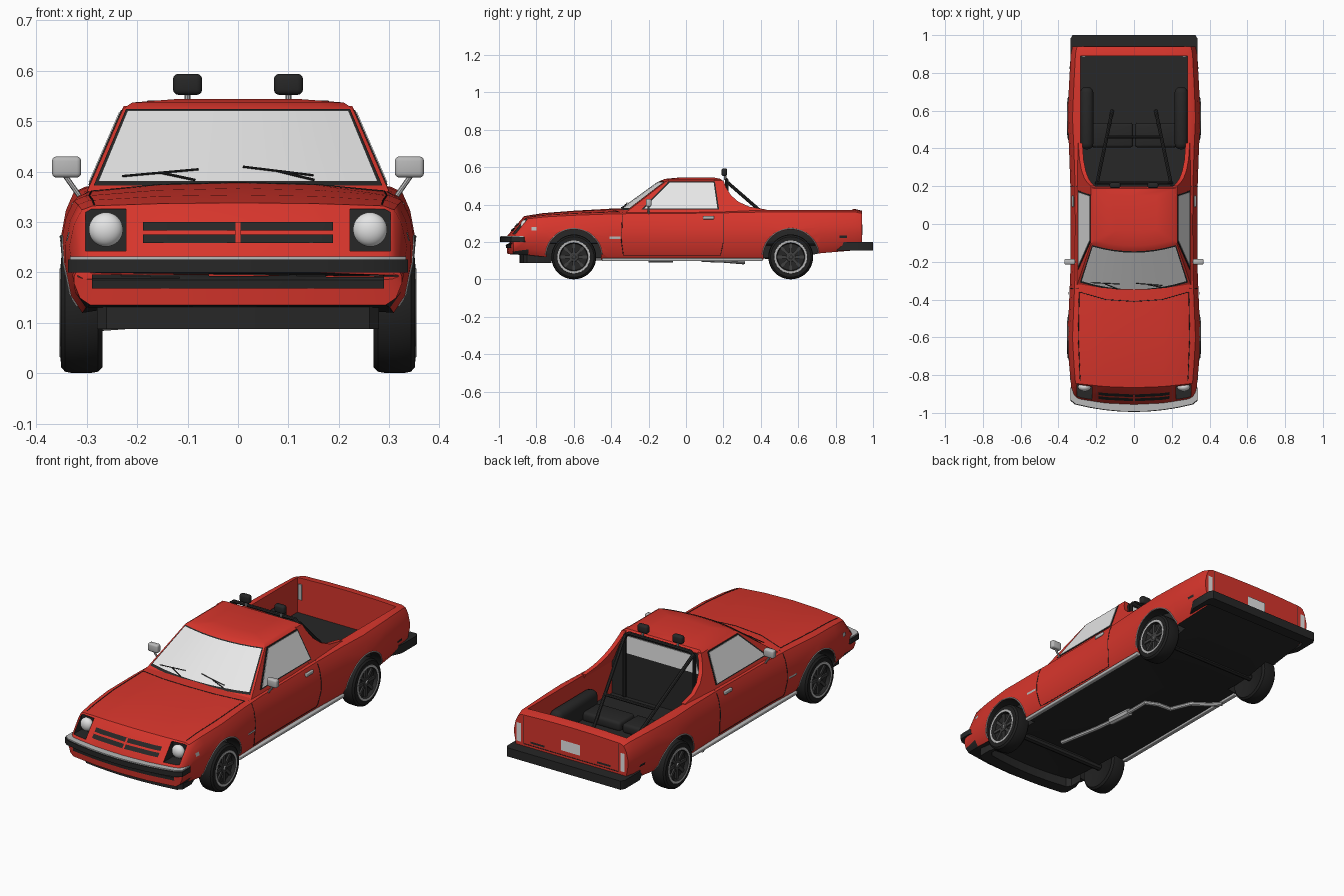
import bpy, bmesh, math
from mathutils import Vector as V, Matrix
from mathutils.bvhtree import BVHTree

if "Cube" in bpy.data.objects:
    bpy.data.objects.remove(bpy.data.objects["Cube"])

def material(name, r, g, b):
    m = bpy.data.materials.new(name)
    m.use_nodes = True
    m.diffuse_color = (r, g, b, 1)
    m.node_tree.nodes["Principled BSDF"].inputs["Base Color"].default_value = (r, g, b, 1)
    return m

RED = material("red_paint", .68, .036, .025)
BLACK = material("black_trim", .02, .02, .02)
RUBBER = material("tyre_rubber", .014, .014, .014)
DARK = material("dark_wheel_grey", .05, .05, .05)
GLASS = material("pale_glass", .8, .8, .8)
CHROME = material("light_metal", .48, .48, .48)
WHITE = material("lamp_white", .78, .78, .78)

def add(name, bm, *mats):
    bmesh.ops.recalc_face_normals(bm, faces=bm.faces)
    me = bpy.data.meshes.new(name)
    bm.to_mesh(me)
    bm.free()
    for m in mats:
        me.materials.append(m)
    ob = bpy.data.objects.new(name, me)
    bpy.context.collection.objects.link(ob)
    return ob

def loft(name, rings, *mats, rule=None, caps=True):
    """Skin closed rings, optionally capped; rule(band) picks the material."""
    bm = bmesh.new()
    vs = [[bm.verts.new(p) for p in ring] for ring in rings]
    n = len(rings[0])
    for k, (a, b) in enumerate(zip(vs, vs[1:])):
        for i in range(n):
            f = bm.faces.new((a[i], a[(i + 1) % n], b[(i + 1) % n], b[i]))
            f.material_index = rule(k) if rule else 0
    if caps:
        bm.faces.new(vs[0])
        bm.faces.new(vs[-1])
    return add(name, bm, *mats)

def box(name, c, s, mat, bevel=0, rot=None):
    bm = bmesh.new()
    bmesh.ops.create_cube(bm, size=1)
    bmesh.ops.scale(bm, vec=s, verts=bm.verts)
    if bevel:
        bmesh.ops.bevel(bm, geom=bm.edges[:], offset=bevel, segments=3, affect='EDGES', profile=.5)
    if rot:
        bmesh.ops.transform(bm, matrix=rot, verts=bm.verts)
    bmesh.ops.translate(bm, vec=c, verts=bm.verts)
    return add(name, bm, mat)

def tube(name, pts, r, mat):
    cu = bpy.data.curves.new(name, 'CURVE')
    cu.dimensions = '3D'
    cu.bevel_depth, cu.bevel_resolution, cu.use_fill_caps = r, 2, True
    sp = cu.splines.new('POLY')
    sp.points.add(len(pts) - 1)
    for q, p in zip(sp.points, pts):
        q.co = (*p, 1)
    cu.materials.append(mat)
    bpy.context.collection.objects.link(bpy.data.objects.new(name, cu))

def lathe(name, prof, sx, cy, cz, *mats, rule=None, caps=False, n=40):
    ang = [2 * math.pi * i / n for i in range(n)]
    return loft(name, [[(sx * x, cy + r * math.cos(a), cz + r * math.sin(a)) for a in ang]
                       for r, x in prof], *mats, rule=rule, caps=caps)

SIDES = ((1, "left"), (-1, "right"))
AXLES = ((-.6, "front"), (.56, "rear"))
WZ = .12

# Body shell: stations of y, half width, bottom, shoulder and centre heights
stations = [(-.925, .318, .185, .2, .2), (-.92, .325, .135, .23, .234), (-.84, .335, .13, .332, .338),
            (-.75, .343, .12, .343, .354), (-.6, .352, .11, .352, .367), (-.4, .343, .105, .36, .378),
            (-.25, .337, .105, .362, .378), (0, .336, .105, .363, .377), (.2, .337, .105, .366, .377),
            (.4, .344, .105, .37, .377), (.56, .352, .11, .37, .377), (.72, .345, .14, .37, .377),
            (.9, .335, .155, .37, .377), (.94, .326, .165, .36, .367)]
rings = []
for y, w, zb, zs, zc in stations:
    h = zs - zb
    tunnel = zb + (.025 if -.8 < y < .5 else 0)
    half = [(0, tunnel), (.45 * w, tunnel), (.9 * w, zb), (.965 * w, zb + .15 * h), (w, zb + .45 * h),
            (w, zb + .6 * h), (.97 * w, zb + .82 * h), (.925 * w, zb + .96 * h), (.86 * w, zs),
            (.45 * w, zs + .75 * (zc - zs)), (0, zc)]
    full = half + [(-x, z) for x, z in half[-2:0:-1]]
    f = min(1, max(0, (-.6 - y) / .32))
    rings.append([(x, y - .035 * f * (1 - (x / .33) ** 2), z) for x, z in full])
body = loft("body_shell", rings, RED, BLACK)

# Cut the cargo bed, wheel arches and headlight recesses
cutters = [box("bed_cutter", (0, .545, .39), (.566, .69, .4), RED)]
for sx, _ in SIDES:
    cutters.append(box("lamp_cutter", (sx * .262, -.95, .284), (.08, .2, .083), RED))
    for wy, _ in AXLES:
        cutters.append(lathe("arch_cutter", [(.147, .26), (.147, .5)], sx, wy, WZ, RED, caps=True))
bpy.context.view_layer.objects.active = body
for c in cutters:
    c.hide_render = True
    m = body.modifiers.new("cut", 'BOOLEAN')
    m.operation, m.solver, m.object = 'DIFFERENCE', 'EXACT', c
    bpy.ops.object.modifier_apply(modifier=m.name)
    bpy.data.objects.remove(c)
for p in body.data.polygons:
    c, n = p.center, p.normal
    arch = (abs(c.x) > .25 and (abs(n.x) < .5 or abs(c.x) < .265)
            and any(math.hypot(c.y - wy, c.z - WZ) < .1475 for wy, _ in AXLES))
    floor = c.y > .19 and abs(c.x) < .284 and c.z < .2 and n.z > .5
    bulkhead = abs(c.y - .2) < .01 and n.y > .7 and abs(c.x) < .284
    recess = c.y < -.84 and abs(abs(c.x) - .262) < .041 and max(abs(k) for k in n) > .999
    p.material_index = int(n.z < -.6 or arch or floor or bulkhead or recess)
bvh = BVHTree.FromPolygons([v.co for v in body.data.vertices], [p.vertices[:] for p in body.data.polygons])

RAYS = {"front": (lambda a, b: (a, -2, b), V((0, 1, 0))), "rear": (lambda a, b: (a, 2, b), V((0, -1, 0))),
        "left": (lambda a, b: (2, a, b), V((-1, 0, 0))), "right": (lambda a, b: (-2, a, b), V((1, 0, 0))),
        "top": (lambda a, b: (a, b, 2), V((0, 0, -1)))}

def on_body(side, a, b, off=0):
    start, d = RAYS[side]
    hit = bvh.ray_cast(V(start(a, b)), d)[0]
    return hit - d * off if hit else None

def decal(name, side, a0, a1, b0, b1, mat, off=.004, n=10):
    """Thin patch that follows the body surface."""
    bm = bmesh.new()
    g = [[on_body(side, a0 + (a1 - a0) * i / n, b0 + (b1 - b0) * j / n, off)
          for j in range(n + 1)] for i in range(n + 1)]
    vs = [[bm.verts.new(p) if p else None for p in col] for col in g]
    for i in range(n):
        for j in range(n):
            q = (vs[i][j], vs[i + 1][j], vs[i + 1][j + 1], vs[i][j + 1])
            if all(q):
                bm.faces.new(q)
    add(name, bm, mat)

def seam(name, side, pts):
    path = []
    for (a, b), (c, d) in zip(pts, pts[1:]):
        path += [on_body(side, a + (c - a) * k / 12, b + (d - b) * k / 12) for k in range(13)]
    tube(name, [p for p in path if p], .0018, BLACK)

# Cabin: rings of height, half width, front y, front bow and rear y
cab = [(.355, .302, -.325, .05, .2), (.525, .228, -.105, .035, .195), (.537, .21, -.085, .03, .187),
       (.544, .12, -.03, .01, .15)]
steps = [k / 4 for k in range(-4, 5)]
loft("cabin", [[(s * x, yf - bow * (1 - s * s), z) for s in steps] +
               [(x, yr, z), (0, yr, z), (-x, yr, z)] for z, x, yf, bow, yr in cab], RED)

def screen(s, v, off):
    x, y, b = .302 - .074 * v, -.325 + .22 * v, .05 - .015 * v
    return (s * x, y - b * (1 - s * s) - off * .6, .355 + .17 * v + off * .8)

def windscreen(name, s, v0, v1, off, mat):
    bm = bmesh.new()
    cols = [[bm.verts.new(screen(s * t, v, off)) for v in (v0, v1)] for t in steps]
    for a, b in zip(cols, cols[1:]):
        bm.faces.new((a[0], b[0], b[1], a[1]))
    add(name, bm, mat)

windscreen("windscreen_seal", .97, .09, .985, .002, BLACK)
windscreen("windscreen_glass", .948, .135, .96, .004, GLASS)
for x0, v0, x1, v1 in ((-.23, .17, -.08, .25), (.01, .28, .15, .18)):
    mid, vm = (x0 + x1) / 2, (v0 + v1) / 2
    tube("wiper_blade", [screen(x0 / .29, v0, .009), screen(x1 / .29, v1, .009)], .0022, BLACK)
    tube("wiper_arm", [screen(mid / .29, vm, .009), screen((mid + .07) / .29, .13, .008)], .0025, BLACK)

def cab_side(name, sx, poly, off, thick, mat):
    """Panel lying in the leaning plane of the cabin side."""
    px = lambda z: .302 - .074 * (z - .355) / .17
    loft(name, [[(sx * (px(z) + o), y, z) for y, z in poly] for o in (off, off - thick)], mat)

buttress = [(.15, .355), (.15, .53), (.2, .528), (.215, .49), (.24, .45), (.28, .415), (.34, .388),
            (.43, .373), (.43, .355)]
for sx, side in SIDES:
    cab_side(side + "_buttress", sx, buttress, .001, .022, RED)
    cab_side(side + "_window_seal", sx, [(-.24, .373), (-.095, .522), (.155, .522), (.177, .373)], .003, .004, BLACK)
    cab_side(side + "_window_glass", sx, [(-.224, .379), (-.088, .517), (.148, .517), (.168, .379)], .005, .004, GLASS)

# Cab back wall and rear window
def back_plate(name, wb, wt, zb, zt, y, mat):
    loft(name, [[(-wb, yy, zb), (wb, yy, zb), (wt, yy, zt), (-wt, yy, zt)] for yy in (y, y + .004)], mat)
back_plate("cab_back_panel", .275, .215, .36, .522, .199, BLACK)
back_plate("rear_window", .22, .19, .42, .51, .202, GLASS)

# Bumpers and chin spoiler, swept around the ends
def rail(name, path, depth, z0, z1, *mats):
    rs = []
    for x, y in path:
        xi, yi = x * .92, y - math.copysign(depth, y)
        rs.append([(x, y, z0), (x, y, z1), (xi, yi, z1), (xi, yi, z0)])
    ob = loft(name, rs, *mats)
    for p in ob.data.polygons:
        p.material_index = int(len(mats) > 1 and p.normal.z > .7)

def bow_path(w, y, bow, back):
    mid = [(t * w * .93, y - bow * (1 - t * t)) for t in steps]
    return [(-w, back), (-w, y + .02)] + mid + [(w, y + .02), (w, back)]
rail("front_bumper", bow_path(.337, -.955, .04, -.87), .04, .2, .226, BLACK)
rail("front_bumper_top", bow_path(.333, -.951, .04, -.87), .036, .226, .232, CHROME)
rail("chin_spoiler", bow_path(.28, -.87, .02, -.78), .06, .088, .137, BLACK)
rail("rear_bumper", [(-.337, .86), (-.337, .98), (-.325, 1), (.325, 1), (.337, .98), (.337, .86)], .06, .155, .2, BLACK)

# Front face
decal("lower_grille", "front", -.29, .29, .168, .196, BLACK)
for z in (.258, .283):
    decal("grille_slot", "front", -.188, .188, z, z + .017, BLACK)
decal("grille_divider", "front", -.005, .005, .258, .3, RED, .006)
for sx, side in SIDES:
    bm = bmesh.new()
    bmesh.ops.create_uvsphere(bm, u_segments=28, v_segments=16, radius=1)
    bmesh.ops.scale(bm, vec=(.034, .024, .034), verts=bm.verts)
    bmesh.ops.translate(bm, vec=(sx * .262, -.862, .285), verts=bm.verts)
    add(side + "_headlight", bm, WHITE)

    # Side details
    seam(side + "_door_seam", side, [(-.34, .36), (-.345, .2), (-.335, .13), (.185, .13), (.2, .2), (.2, .36)])
    seam(side + "_hood_seam", "top", [(sx * .285, -.83), (sx * .295, -.6), (sx * .29, -.36)])
    box(side + "_door_handle", on_body(side, .12, .33, .003), (.012, .06, .018), CHROME, .004)
    decal(side + "_fender_badge", side, -.41, -.35, .217, .228, CHROME, n=4)
    decal(side + "_front_marker", side, -.825, -.8, .262, .28, CHROME, n=4)
    decal(side + "_rear_marker", side, .82, .86, .222, .234, BLACK, n=4)
    box(side + "_sill_strip", (sx * .314, -.02, .105), (.024, .86, .016), CHROME, .004)
    box(side + "_mirror", (sx * .34, -.2, .409), (.058, .03, .042), CHROME, .009)
    tube(side + "_mirror_arm", [(sx * .343, -.2, .392), (sx * .315, -.2, .352)], .005, CHROME)
    decal(side + "_tail_lamp", "rear", sx * .285, sx * .31, .22, .315, WHITE, n=4)
    box(side + "_tail_lamp_back", (sx * .266, .888, .3), (.02, .008, .08), CHROME)
    decal(side + "_tailgate_badge", "rear", sx * .15, sx * .23, .225, .235, BLACK, n=4)
    seam(side + "_tailgate_seam", "rear", [(sx * .27, .355), (sx * .27, .21)])

    # Bed fittings and roll bar braces
    box(side + "_wheel_well", (sx * .25, .56, .24), (.07, .33, .12), BLACK, .03)
    tube(side + "_roll_brace", [(sx * .195, .22, .52), (sx * .115, .6, .19)], .009, BLACK)
    box(side + "_roof_lamp", (sx * .1, .205, .573), (.058, .03, .042), BLACK, .011)
    tube(side + "_roof_lamp_stem", [(sx * .1, .21, .53), (sx * .1, .21, .56)], .006, CHROME)
    box(side + "_jump_seat", (sx * .115, .47, .21), (.22, .13, .05), BLACK, .015)

    # Wheels
    for wy, end in AXLES:
        name = end + "_" + side + "_"
        lathe(name + "tyre", [(.002, .29), (.08, .28), (.108, .269), (.117, .278), (.12, .295), (.12, .328),
                              (.117, .343), (.108, .351), (.088, .352), (.084, .33)], sx, wy, WZ, RUBBER)
        lathe(name + "rim", [(.09, .345), (.088, .354), (.076, .354), (.071, .336), (.002, .333)], sx, wy, WZ,
              CHROME, BLACK, rule=lambda k: int(k > 1))
        lathe(name + "hub", [(.026, .33), (.024, .345), (.012, .346), (.01, .351)], sx, wy, WZ,
              DARK, CHROME, rule=lambda k: int(k > 1), caps=True, n=20)
        for k in range(8):
            rot = Matrix.Rotation(k * math.pi / 4, 4, 'X')
            off = rot @ V((0, 0, .047))
            box(name + "spoke", V((sx * .338, wy, WZ)) + off, (.01, .015, .054), DARK, rot=rot)
        arc = [on_body(side, wy + .151 * math.cos(a), WZ + .151 * math.sin(a))
               for a in (math.pi * k / 36 for k in range(1, 36))]
        tube(name + "arch_trim", [p for p in arc if p], .003, CHROME)

# Roll hoop and cross bar
hoop = [(.2, .2), (.2, .51), (.175, .533)]
tube("roll_hoop", [(x, .217, z) for x, z in hoop] + [(-x, .217, z) for x, z in hoop[::-1]], .009, BLACK)
tube("brace_cross_bar", [(-.145, .46, .318), (.145, .46, .318)], .008, BLACK)

# Tail and hood edge
decal("number_plate", "rear", -.055, .055, .238, .292, WHITE, .005, 2)
seam("tailgate_lower_seam", "rear", [(-.27, .212), (.27, .212)])
seam("hood_rear_seam", "top", [(-.29, -.36), (-.15, -.4), (0, -.41), (.15, -.4), (.29, -.36)])

# Underside
for wy, end in AXLES:
    tube(end + "_axle", [(-.28, wy, .12), (.28, wy, .12)], .018, BLACK)
tube("exhaust_pipe", [(.03, -.52, .112), (-.01, -.3, .11), (-.03, -.13, .11), (-.03, .05, .11), (-.09, .08, .108),
                      (-.16, .09, .104), (-.2, .2, .1), (-.27, .26, .095), (-.31, .31, .091)], .011, CHROME)
tube("muffler", [(-.02, -.2, .11), (-.03, -.07, .11)], .02, CHROME)

# Turn curves into meshes and shade everything
bpy.ops.object.select_all(action='DESELECT')
curves = [o for o in bpy.context.scene.objects if o.type == 'CURVE']
for o in curves:
    o.select_set(True)
bpy.context.view_layer.objects.active = curves[0]
bpy.ops.object.convert(target='MESH')
for o in bpy.context.scene.objects:
    o.select_set(o.type == 'MESH')
bpy.context.view_layer.objects.active = body
bpy.ops.object.shade_smooth_by_angle(angle=math.radians(32))
